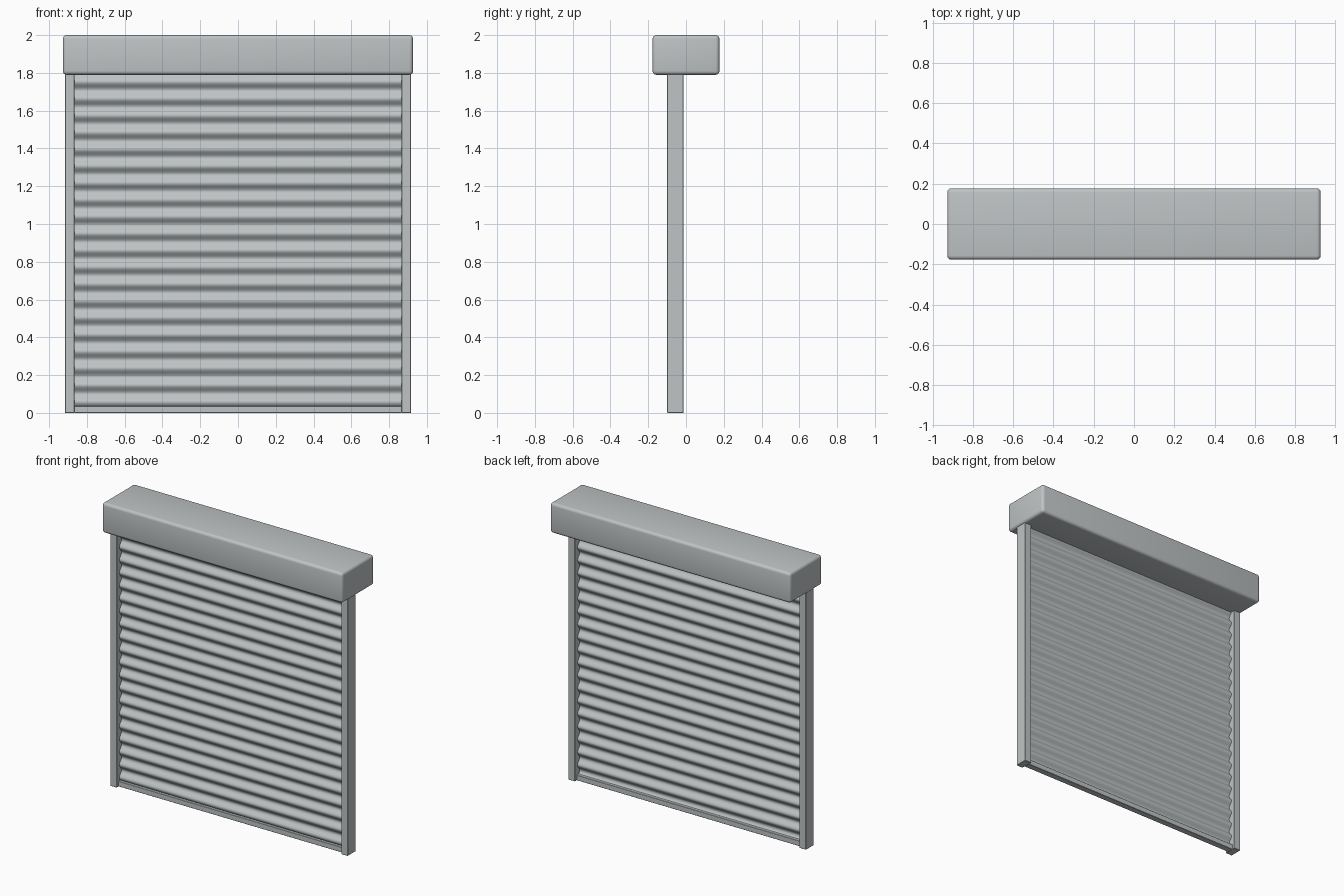
import bpy
import bmesh
import math

default = bpy.data.objects.get("Cube")
if default:
    bpy.data.objects.remove(default, do_unlink=True)

metal = bpy.data.materials.new("light grey metal")
metal.use_nodes = True
grey = (0.52, 0.55, 0.56, 1)
metal.diffuse_color = grey
metal.node_tree.nodes["Principled BSDF"].inputs["Base Color"].default_value = grey


def finish(name, bm, angle):
    mesh = bpy.data.meshes.new(name)
    bmesh.ops.recalc_face_normals(bm, faces=bm.faces)
    bm.to_mesh(mesh)
    bm.free()
    mesh.materials.append(metal)
    obj = bpy.data.objects.new(name, mesh)
    bpy.context.collection.objects.link(obj)
    bpy.ops.object.select_all(action="DESELECT")
    obj.select_set(True)
    bpy.context.view_layer.objects.active = obj
    bpy.ops.object.shade_smooth_by_angle(angle=math.radians(angle))
    return obj


def box(name, low, high, bevel=0, segments=1):
    bm = bmesh.new()
    bmesh.ops.create_cube(bm, size=1)
    for v in bm.verts:
        for i in range(3):
            v.co[i] = low[i] if v.co[i] < 0 else high[i]
    if bevel:
        bmesh.ops.bevel(bm, geom=bm.edges[:], offset=bevel, segments=segments,
                        profile=0.5, affect="EDGES")
    return finish(name, bm, 35)


# Roller housing
box("roller_housing", (-0.927, -0.177, 1.79), (0.927, 0.177, 2), 0.02, 4)

# Side guide rails
for name, side in (("left_rail", 1), ("right_rail", -1)):
    ends = sorted((side * 0.866, side * 0.916))
    box(name, (ends[0], -0.1, 0), (ends[1], -0.013, 1.8), 0.002)

# Corrugated curtain: a closed wavy sheet swept across the opening
PITCH, DEPTH, MIDDLE, THICK = 0.0892, 0.012, -0.056, 0.004
STEPS = 12
BOTTOM, TOP = 0.03, 1.81
count = round((TOP - BOTTOM) / PITCH * STEPS)
front, back = [], []
for i in range(count + 1):
    z = BOTTOM + (TOP - BOTTOM) * i / count
    # The steepest overhang sits on each slat joint
    y = MIDDLE - DEPTH * math.sin(2 * math.pi * (z - 0.125) / PITCH)
    front.append((y - THICK / 2, z))
    back.append((y + THICK / 2, z))
bm = bmesh.new()
outline = front + back[::-1]
rows = [[bm.verts.new((x, y, z)) for y, z in outline] for x in (-0.87, 0.87)]
for i in range(len(outline)):
    j = (i + 1) % len(outline)
    bm.faces.new((rows[0][i], rows[0][j], rows[1][j], rows[1][i]))
finish("curtain", bm, 50)

# Bottom bar
box("bottom_bar", (-0.868, -0.078, 0), (0.868, -0.034, 0.037), 0.002)
